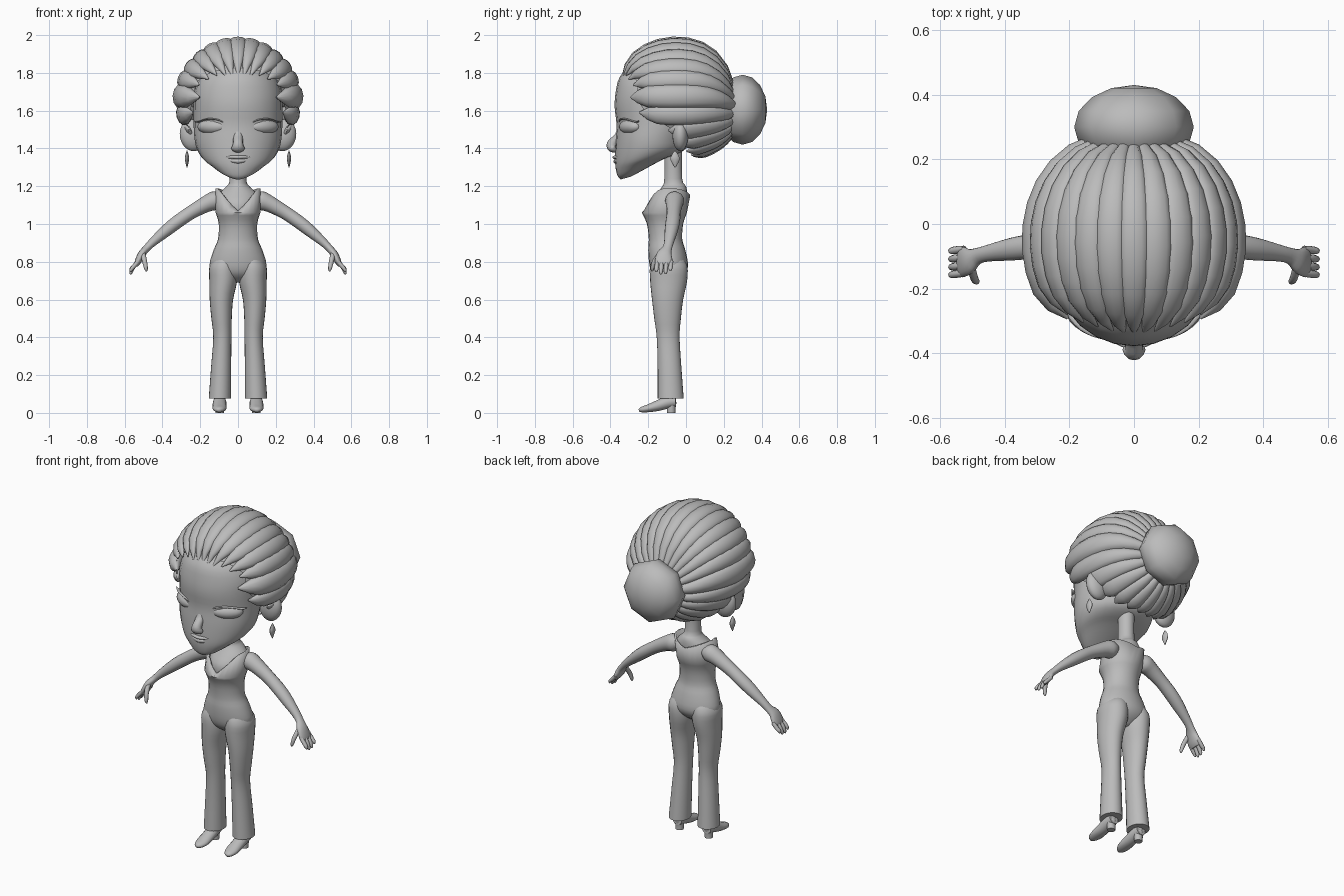
import bpy, bmesh, math
from mathutils import Vector, Matrix

if "Cube" in bpy.data.objects:
    bpy.data.objects.remove(bpy.data.objects["Cube"])

grey = bpy.data.materials.new("plain_grey")
grey.diffuse_color = (0.5, 0.5, 0.5, 1)
grey.use_nodes = True
grey.node_tree.nodes["Principled BSDF"].inputs["Base Color"].default_value = grey.diffuse_color


def finish(name, bm, mirror=False, angle=60):
    bmesh.ops.recalc_face_normals(bm, faces=bm.faces)
    me = bpy.data.meshes.new(name)
    bm.to_mesh(me)
    bm.free()
    ob = bpy.data.objects.new(name, me)
    bpy.context.collection.objects.link(ob)
    me.materials.append(grey)
    if mirror:
        ob.modifiers.new("mirror", "MIRROR").use_mirror_merge = False
    bpy.ops.object.select_all(action="DESELECT")
    ob.select_set(True)
    bpy.context.view_layer.objects.active = ob
    bpy.ops.object.shade_smooth_by_angle(angle=math.radians(angle))
    return ob


def smooth(rows, k=3):
    """Catmull-Rom interpolation between rows of numbers."""
    out = []
    for i in range(len(rows) - 1):
        p0, p1, p2, p3 = (rows[max(0, min(len(rows) - 1, j))] for j in range(i - 1, i + 3))
        for s in range(k):
            t = s / k
            out.append([0.5 * (2 * b + (c - a) * t + (2 * a - 5 * b + 4 * c - d) * t * t
                               + (3 * b - a - 3 * c + d) * t ** 3)
                        for a, b, c, d in zip(p0, p1, p2, p3)])
    return out + [list(rows[-1])]


def add_loft(bm, rings, caps=(True, True)):
    vs = [[bm.verts.new(p) for p in r] for r in rings]
    n = len(vs[0])
    for a, b in zip(vs, vs[1:]):
        for i in range(n):
            bm.faces.new((a[i], a[(i + 1) % n], b[(i + 1) % n], b[i]))
    if caps[0]:
        bm.faces.new(vs[0])
    if caps[1]:
        bm.faces.new(vs[-1])


def level(z, front, back, w, x=0, tilt=0, n=24):
    """Horizontal oval ring, optionally rising towards the back."""
    cy, d = (front + back) / 2, (back - front) / 2
    ring = []
    for i in range(n):
        a = 2 * math.pi * i / n
        y = cy + d * math.sin(a)
        ring.append(Vector((x + w * math.cos(a), y, z + tilt * (y - front))))
    return ring


def add_sweep(bm, rows, up, n=12, k=3):
    """Oval tube through rows of x, y, z, radius along up, other radius."""
    rows = smooth(rows, k)
    pts = [Vector(r[:3]) for r in rows]
    rings = []
    for i, p in enumerate(pts):
        d = (pts[min(i + 1, len(pts) - 1)] - pts[max(i - 1, 0)]).normalized()
        u = Vector(up)
        u = (u - d * u.dot(d)).normalized()
        v = d.cross(u)
        rings.append([p + u * rows[i][3] * math.cos(2 * math.pi * j / n)
                      + v * rows[i][4] * math.sin(2 * math.pi * j / n) for j in range(n)])
    add_loft(bm, rings)


def sweep(name, rows, up, mirror=False, n=12):
    bm = bmesh.new()
    add_sweep(bm, rows, up, n)
    return finish(name, bm, mirror)


def oval_body(name, rows, mirror=False):
    bm = bmesh.new()
    add_loft(bm, [level(*r) for r in smooth(rows)])
    return finish(name, bm, mirror)


def ball(name, centre, radii, turn=0, axis="Z", mirror=False, u=20, v=12, angle=60):
    bm = bmesh.new()
    m = (Matrix.Translation(centre) @ Matrix.Rotation(math.radians(turn), 4, axis)
         @ Matrix.Diagonal((*radii, 1)))
    bmesh.ops.create_uvsphere(bm, u_segments=u, v_segments=v, radius=1, matrix=m)
    return finish(name, bm, mirror, angle)


# Head and face
oval_body("head", [
    (1.236, -.345, -.29, .03, 0, .28), (1.25, -.36, -.22, .085, 0, .28),
    (1.28, -.37, -.12, .14, 0, .25), (1.32, -.375, -.05, .185, 0, .15),
    (1.38, -.375, 0, .215, 0, .05), (1.45, -.372, .02, .23, 0, 0),
    (1.53, -.368, .05, .235, 0, 0), (1.62, -.378, .05, .235, 0, 0),
    (1.70, -.372, .05, .23, 0, 0), (1.78, -.35, .05, .2, 0, 0),
    (1.86, -.28, .05, .12, 0, 0)])
sweep("nose", [(0, -.345, 1.54, .014, .012), (0, -.358, 1.47, .024, .018),
               (0, -.392, 1.422, .027, .028), (0, -.388, 1.4, .036, .022),
               (0, -.365, 1.387, .02, .01)], (1, 0, 0))
sweep("upper_lip", [(-.085, -.35, 1.35, .003, .003), (-.04, -.368, 1.354, .008, .01),
                    (0, -.376, 1.353, .009, .014), (.04, -.368, 1.354, .008, .01),
                    (.085, -.35, 1.35, .003, .003)], (0, 0, 1))
sweep("lower_lip", [(-.075, -.352, 1.345, .003, .003), (0, -.37, 1.332, .013, .014),
                    (.075, -.352, 1.345, .003, .003)], (0, 0, 1))
ball("eye", (.135, -.295, 1.515), (.088, .046, .041), 30, mirror=True)
sweep("eyelash", [(.052, -.345, 1.52, .002, .004), (.1, -.348, 1.55, .004, .008),
                  (.16, -.32, 1.556, .004, .01), (.21, -.265, 1.54, .004, .01),
                  (.236, -.25, 1.547, .001, .002)], (0, 0, 1), True, 8)
ball("ear", (.24, -.03, 1.47), (.068, .042, .085), 10, "Y", True)
sweep("earring", [(.27, -.058, 1.388, .002, .002), (.27, -.058, 1.365, .018, .009),
                  (.27, -.058, 1.34, .024, .011), (.27, -.058, 1.298, .002, .002)],
      (0, 1, 0), True, 8)


# Hair: locks run along meridians from the bun to the hairline
def scalp(theta, alpha, grow):
    t, a = math.radians(theta), math.radians(alpha)
    s, c = max(math.sin(a), 0) ** 0.8, math.cos(a)
    return Vector((.315 * grow * s * math.sin(t), -.05 + .31 * grow * c,
                   1.66 + .32 * grow * s * math.cos(t) - .05 * max(c, 0) ** 4))


def add_lock(bm, theta, half, end, height):
    rings, steps, n = [], 10, 12
    for i in range(steps + 1):
        t = i / steps
        s = max(.12, min(1, math.sqrt(max(0, 1 - t) * 5)))
        alpha = 15 + (end - 15) * t ** .92
        rings.append([scalp(theta + half * s * math.cos(2 * math.pi * j / n), alpha,
                            .975 + height * s * math.sin(2 * math.pi * j / n))
                      for j in range(n)])
    add_loft(bm, rings)


locks = [(14, 8.5, 163, .065), (28, 8.5, 159, .065), (42, 8.5, 152, .07),
         (56, 9, 147, .085), (70, 9.5, 139, .1), (87, 12, 143, .13),
         (106, 10, 130, .1), (122, 10, 98, .085), (138, 10, 86, .08),
         (153, 9, 80, .08), (167, 9, 75, .08)]
bm = bmesh.new()
add_lock(bm, 0, 8.5, 164, .065)
add_lock(bm, 180, 9, 73, .08)
for th, half, end, h in locks:
    for side in (1, -1):
        add_lock(bm, side * th, half, end, h)
finish("hair_locks", bm)


# Hair underlayer fills the gaps between locks
def hairline(theta):
    table = [(0, 1, 164, 0)] + locks + [(180, 1, 73, 0)]
    for a, b in zip(table, table[1:]):
        if a[0] <= theta <= b[0]:
            return a[2] + (b[2] - a[2]) * (theta - a[0]) / (b[0] - a[0])


bm = bmesh.new()
add_loft(bm, [[scalp(th, 5 + (hairline(abs(th)) - 12) * i / 10, .965)
               for th in range(-180, 180, 8)] for i in range(11)], (True, False))
finish("hair_base", bm)
ball("hair_bun", (0, .3, 1.605), (.185, .185, .13), 90, "X", u=8, v=8, angle=70)

# Neck, chest and clothed torso
oval_body("neck_and_chest", [
    (1.0, -.18, -.035, .08), (1.1, -.195, -.002, .1), (1.16, -.155, .005, .1),
    (1.2, -.125, 0, .06), (1.24, -.115, -.02, .044), (1.42, -.115, -.02, .045)])
torso = [level(*r) for r in smooth([
    (.69, -.12, -.06, .04), (.73, -.172, -.01, .12), (.78, -.193, .011, .151),
    (.86, -.2, -.003, .13), (.92, -.197, -.02, .106), (1.0, -.207, -.015, .102),
    (1.06, -.234, .005, .118)])]
neckline = level(1.1, -.205, .022, .118)
for p in neckline:
    c = min(1, 1.08 * (abs(p.x) / .118) ** 1.1)
    p.z = 1.188 * c + (1.07 if p.y < -.09 else 1.15) * (1 - c)
bm = bmesh.new()
add_loft(bm, torso + [neckline], (True, False))
top = finish("torso", bm)
rim = top.modifiers.new("thickness", "SOLIDIFY")
rim.thickness = .01

# Flared trouser legs
oval_body("trouser_leg", [
    (.84, -.165, -.03, .045, .06), (.78, -.19, .006, .074, .076),
    (.70, -.19, .006, .074, .078),
    (.6, -.18, -.015, .062, .088), (.5, -.168, -.027, .054, .087),
    (.4, -.155, -.034, .048, .083), (.25, -.15, -.025, .053, .089),
    (.075, -.15, -.012, .059, .096)], True)

# Heeled shoes
sweep("shoe", [(.097, -.055, .06, .03, .028), (.097, -.1, .055, .036, .033),
               (.097, -.15, .038, .037, .029), (.098, -.2, .024, .037, .021),
               (.1, -.235, .017, .025, .015), (.1, -.249, .013, .008, .007)],
      (1, 0, 0), True, 14)
sweep("shoe_heel", [(.097, -.075, .06, .028, .026), (.097, -.078, .03, .025, .023),
                    (.097, -.078, 0, .023, .022)], (1, 0, 0), True)
sweep("ankle", [(.095, -.08, .16, .03, .032), (.097, -.085, .05, .03, .032)],
      (1, 0, 0), True)

# Arms and hands
sweep("arm", [
    (.085, -.06, 1.135, .035, .03), (.12, -.06, 1.125, .05, .05),
    (.17, -.062, 1.105, .045, .043), (.25, -.065, 1.06, .037, .036),
    (.32, -.07, 1.012, .038, .035), (.38, -.078, .965, .035, .032),
    (.45, -.09, .905, .026, .023), (.485, -.1, .87, .026, .019),
    (.51, -.115, .84, .04, .02), (.53, -.118, .80, .047, .017),
    (.54, -.118, .78, .04, .011)], (0, 1, 0), True, 16)
bm = bmesh.new()
for y, tip in ((-.078, .75), (-.103, .735), (-.128, .733), (-.152, .745)):
    add_sweep(bm, [(.525, y, .805, .011, .011), (.552, y - .003, .775, .012, .011),
                   (.566, y - .005, tip + .012, .01, .009),
                   (.568, y - .005, tip, .004, .004)], (0, 1, 0), 8)
add_sweep(bm, [(.505, -.13, .85, .014, .014), (.495, -.165, .805, .013, .013),
               (.487, -.178, .765, .01, .01), (.485, -.178, .75, .004, .004)],
          (0, 1, 0), 8)
finish("fingers", bm, True)
